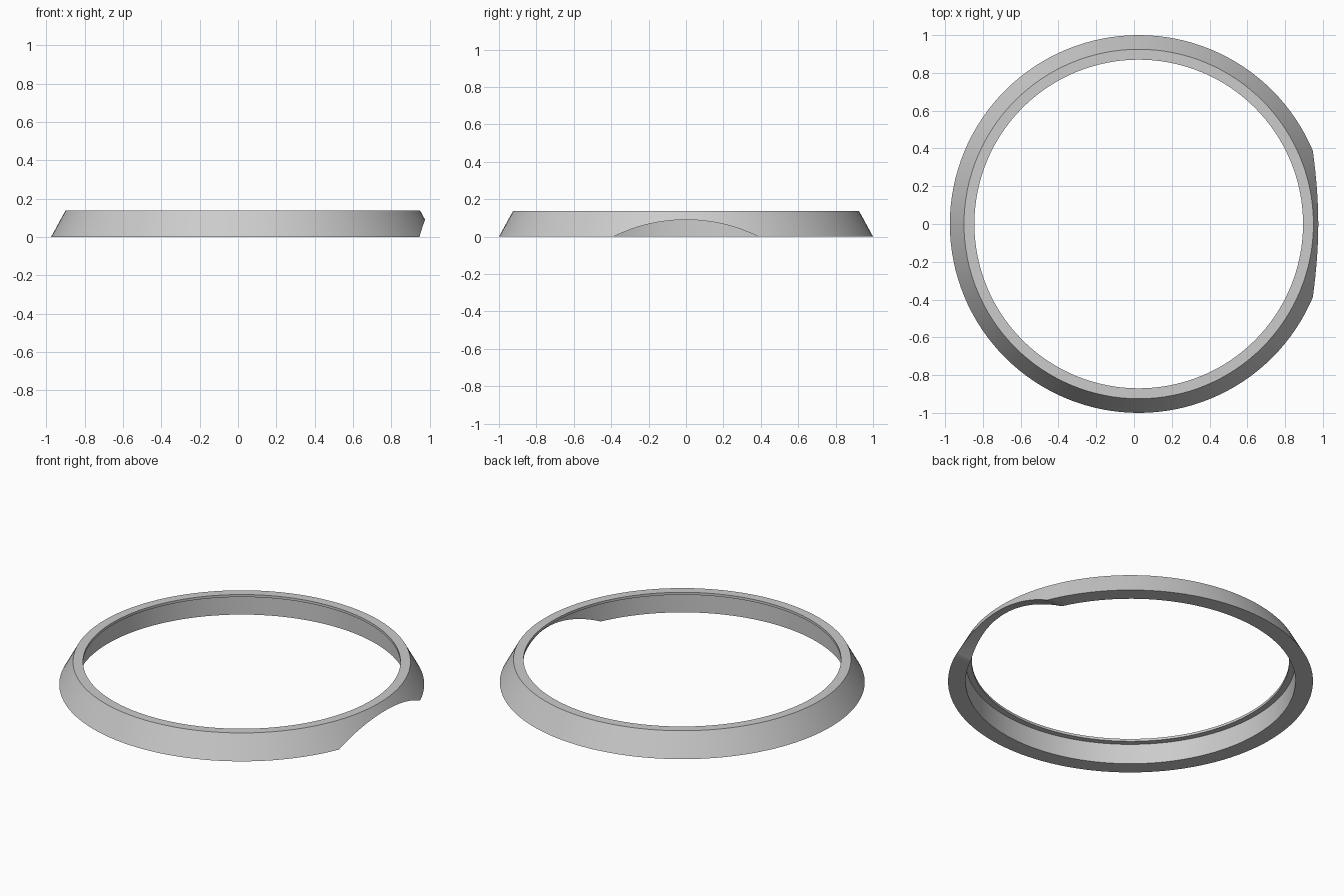
import bpy, bmesh, math
from mathutils import Matrix, Vector

cube = bpy.data.objects.get("Cube")
if cube:
    bpy.data.objects.remove(cube, do_unlink=True)

SEGMENTS = 128
CENTRE_X = 0.025
HEIGHT = 0.137

# Plain grey material
grey = bpy.data.materials.new("plain grey")
grey.use_nodes = True
colour = (0.6, 0.6, 0.6, 1)
grey.diffuse_color = colour
grey.node_tree.nodes["Principled BSDF"].inputs["Base Color"].default_value = colour


def add_object(name, bm):
    bmesh.ops.recalc_face_normals(bm, faces=bm.faces)
    mesh = bpy.data.meshes.new(name)
    bm.to_mesh(mesh)
    bm.free()
    obj = bpy.data.objects.new(name, mesh)
    mesh.materials.append(grey)
    bpy.context.collection.objects.link(obj)
    return obj


# Tapered ring with a thin inward lip at the top (radius, height)
profile = [(1.0, 0), (0.925, HEIGHT), (0.87, HEIGHT),
           (0.87, HEIGHT - 0.015), (0.904, HEIGHT - 0.015), (0.904, 0)]
bm = bmesh.new()
verts = [bm.verts.new((r, 0, z)) for r, z in profile]
edges = [bm.edges.new((v, verts[i - 1])) for i, v in enumerate(verts)]
bmesh.ops.spin(bm, geom=verts + edges, cent=(0, 0, 0), axis=(0, 0, 1),
               angle=math.tau, steps=SEGMENTS, use_merge=True)
bmesh.ops.remove_doubles(bm, verts=bm.verts, dist=1e-5)
bmesh.ops.translate(bm, verts=bm.verts, vec=(CENTRE_X, 0, 0))
ring = add_object("tapered_ring", bm)

# Round cutter for the arched notch through the left wall
notch_radius, notch_top = 0.878, 0.09
bm = bmesh.new()
place = (Matrix.Translation(Vector((1, 0, notch_top - notch_radius)))
         @ Matrix.Rotation(math.pi / 2, 4, 'Y'))
bmesh.ops.create_cone(bm, cap_ends=True, segments=2 * SEGMENTS,
                      radius1=notch_radius, radius2=notch_radius,
                      depth=1, matrix=place)
cutter = add_object("notch_cutter", bm)
cutter.hide_render = True

# Cut the notch, then smooth the curved faces
cut = ring.modifiers.new("notch", 'BOOLEAN')
cut.operation = 'DIFFERENCE'
cut.solver = 'EXACT'
cut.object = cutter
bpy.ops.object.select_all(action='DESELECT')
ring.select_set(True)
bpy.context.view_layer.objects.active = ring
bpy.ops.object.modifier_apply(modifier=cut.name)
bpy.data.objects.remove(cutter, do_unlink=True)
bpy.ops.object.shade_smooth_by_angle(angle=math.radians(30))
